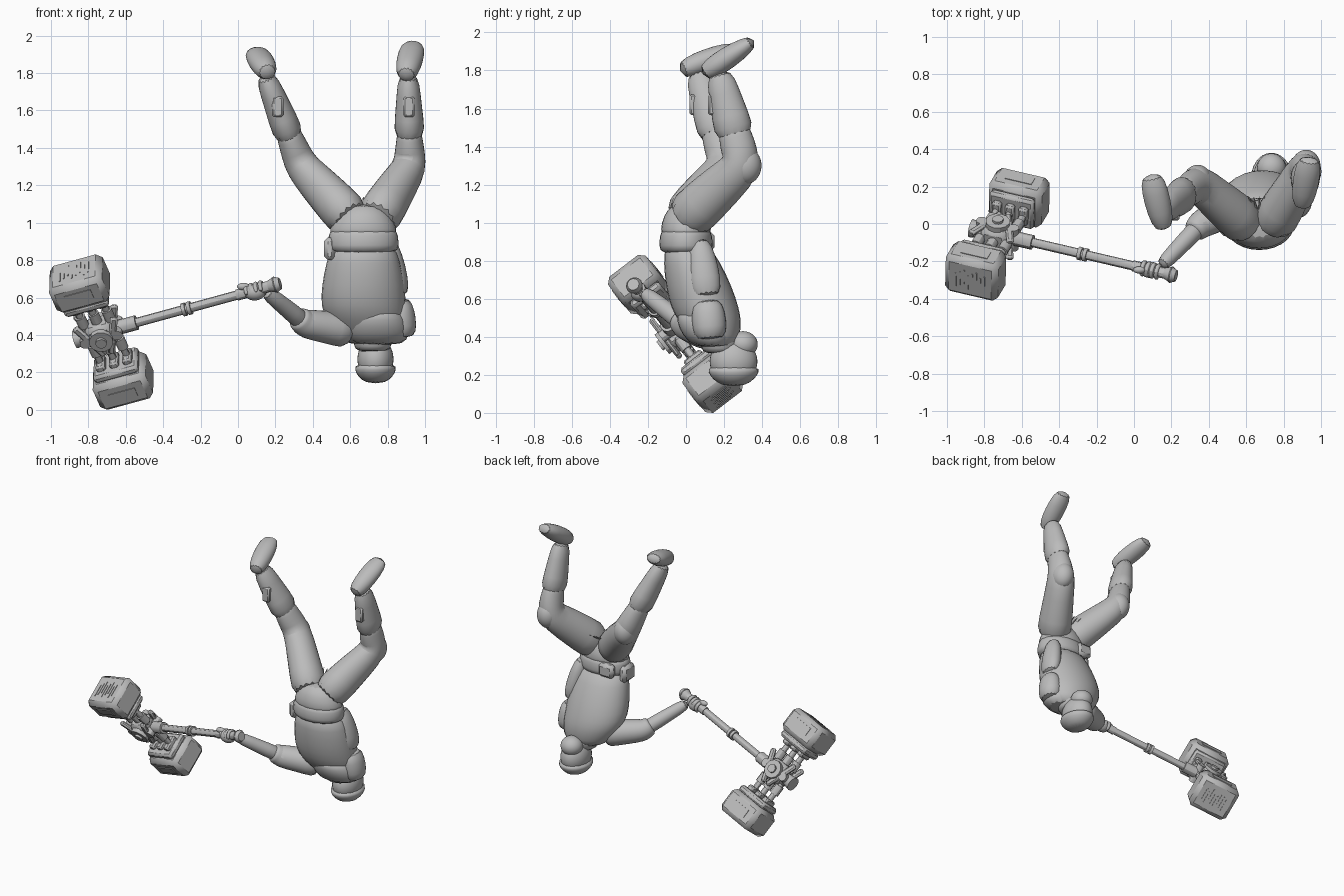
import bpy, bmesh, math
from mathutils import Matrix, Vector

default_cube = bpy.data.objects.get("Cube")
if default_cube:
    bpy.data.objects.remove(default_cube, do_unlink=True)

# Single clay grey material
clay_grey = bpy.data.materials.new("clay_grey")
clay_grey.use_nodes = True
clay_grey.diffuse_color = (.5, .5, .5, 1)
shader = clay_grey.node_tree.nodes["Principled BSDF"]
shader.inputs["Base Color"].default_value = clay_grey.diffuse_color

X, Y, Z = Matrix.Identity(3)


def finish(name, mesh_builder, chamfer=0, smooth=False):
    """Turn a bmesh into a grey object, either chamfered or smoothed."""
    bmesh.ops.recalc_face_normals(mesh_builder, faces=mesh_builder.faces)
    mesh = bpy.data.meshes.new(name)
    mesh_builder.to_mesh(mesh)
    mesh_builder.free()
    mesh.materials.append(clay_grey)
    part = bpy.data.objects.new(name, mesh)
    bpy.context.collection.objects.link(part)
    if chamfer:
        modifier = part.modifiers.new("chamfer", "BEVEL")
        modifier.width, modifier.segments = chamfer, 1
    if smooth:
        modifier = part.modifiers.new("rounding", "SUBSURF")
        modifier.levels = modifier.render_levels = 1
    bpy.ops.object.select_all(action="DESELECT")
    part.select_set(True)
    bpy.context.view_layer.objects.active = part
    bpy.ops.object.shade_smooth_by_angle(angle=math.radians(50 if smooth else 30))
    return part


def limb(name, points, wide, deep=None, bulge=0, across=X, axis=None, sides=14, cuts=3):
    """Skin elliptical rings along a path; widths run from start to end."""
    deep = deep or wide
    path = [points[0].copy()]
    for start, end in zip(points, points[1:]):
        path += [start.lerp(end, (cut + 1) / cuts) for cut in range(cuts)]
    last = len(path) - 1
    builder = bmesh.new()
    rings = []
    for index, centre in enumerate(path):
        along = axis or path[min(index + 1, last)] - path[max(index - 1, 0)]
        side = (across - across.project(along)).normalized()
        depth = along.cross(side).normalized()
        part = index / last
        swell = bulge * math.sin(math.pi * part)
        side *= wide[0] + (wide[1] - wide[0]) * part + swell
        depth *= deep[0] + (deep[1] - deep[0]) * part + swell
        angles = [math.tau * step / sides for step in range(sides)]
        rings.append([builder.verts.new(centre + side * math.cos(angle) + depth * math.sin(angle))
                      for angle in angles])
    for lower, upper in zip(rings, rings[1:]):
        for step in range(sides):
            builder.faces.new((lower[step - 1], lower[step], upper[step], upper[step - 1]))
    builder.faces.new(rings[0])
    builder.faces.new(rings[-1])
    return finish(name, builder, smooth=True)


def ball(name, centre, radii):
    builder = bmesh.new()
    placement = Matrix.Translation(centre) @ Matrix.Diagonal((*radii, 1))
    bmesh.ops.create_uvsphere(builder, u_segments=16, v_segments=12, radius=1, matrix=placement)
    return finish(name, builder, smooth=True)


def box(name, centre, size, frame=Matrix(), turn=0, chamfer=.01):
    builder = bmesh.new()
    placement = Matrix.Translation(centre) @ Matrix.Rotation(turn, 4, "Y")
    bmesh.ops.create_cube(builder, size=1, matrix=frame @ placement @ Matrix.Diagonal((*size, 1)))
    return finish(name, builder, chamfer)


def rod(name, centre, axis, radius, depth, frame, flare=1):
    builder = bmesh.new()
    turn = Z.rotation_difference(axis).to_matrix().to_4x4()
    bmesh.ops.create_cone(builder, cap_ends=True, segments=12, radius1=radius,
                          radius2=radius * flare, depth=depth,
                          matrix=frame @ Matrix.Translation(centre) @ turn)
    return finish(name, builder)


# Body, upside down and facing backwards
neck = Vector((.72, .18, .34))
chest = Vector((.67, .1, .55))
waist = Vector((.67, 0, .9))
crotch = waist + Z * .2
limb("torso", [neck, chest, waist], wide=(.14, .17), deep=(.09, .12), bulge=.08, axis=Z)
limb("pelvis", [waist, crotch], wide=(.19, .1), deep=(.13, .08), bulge=.03, axis=Z)
limb("belt", [waist - Z * .07, waist + Z * .08], wide=(.19, .18), deep=(.14, .13), bulge=.01, axis=Z)
limb("jacket_yoke", [neck - Y * .04 + X * .03, chest - Y * .03 + X * .06], wide=(.15, .13),
     deep=(.1, .12), bulge=.04, axis=Z)

# Head with cap and chin
head = Vector((.735, .25, .27))
limb("neck", [neck + Z * .06, head], wide=(.08, .08))
limb("collar", [neck + Z * .06, neck - Z * .03], wide=(.12, .09), axis=Z)
ball("head", head, (.1, .13, .12))
ball("chin", head + Y * .05 + Z * .09, (.08, .08, .07))
limb("cap", [head - Z * .02, head - Z * .13], wide=(.11, .05), deep=(.14, .06), bulge=.03, axis=Z)


# Legs with boot shafts, shoes, knee pads and pouches
def leg(label, hip, knee, ankle, toe):
    calf = knee.lerp(ankle, .28)
    heel = ankle.lerp(toe, -.45) + Z * .05
    limb(label + "_thigh", [hip, knee, knee.lerp(ankle, .45)], wide=(.13, .06), deep=(.14, .08))
    limb(label + "_boot_shaft", [calf, ankle], wide=(.09, .055), deep=(.115, .07))
    limb(label + "_shoe", [heel, toe], wide=(.05, .06), deep=(.05, .035), bulge=.02)
    ball(label + "_knee_pad", knee + Y * .01, (.08, .09, .1))
    box(label + "_boot_pouch", calf.lerp(ankle, .5) - Y * .08, (.06, .04, .11))


leg("right", hip=Vector((.62, -.02, 1)), knee=Vector((.34, .22, 1.3)),
    ankle=Vector((.14, .06, 1.8)), toe=Vector((.09, .27, 1.92)))
leg("left", hip=Vector((.73, -.02, 1)), knee=Vector((.92, .3, 1.3)),
    ankle=Vector((.91, .17, 1.8)), toe=Vector((.94, .36, 1.96)))

# Belt pouches and hanging fringe
box("hip_pouch", waist - X * .18 - Z * .04, (.06, .13, .12), chamfer=.02)
box("front_pouch", waist + Y * .12 - X * .1, (.12, .06, .1), chamfer=.02)
for strand in range(5):
    tip = crotch + X * (strand - 2) * .03 + Y * .15 + Z * .04
    limb("fringe_strand", [crotch - Z * .05, tip], wide=(.015, .003), sides=6)

# Right arm reaching to the handle, left arm folded to the side
shoulder, elbow, wrist = Vector((.6, .12, .42)), Vector((.36, 0, .46)), Vector((.14, -.23, .64))
limb("right_sleeve", [shoulder, elbow, elbow.lerp(wrist, .2)], wide=(.1, .06), across=Z)
limb("right_forearm", [elbow, wrist], wide=(.055, .04), across=Z)
shoulder, elbow, wrist = Vector((.88, .13, .38)), Vector((.87, .11, .6)), Vector((.8, .07, .92))
limb("left_sleeve", [shoulder, elbow], wide=(.07, .05), deep=(.08, .07), bulge=.02)
limb("left_forearm", [elbow, wrist], wide=(.05, .04), deep=(.08, .05), bulge=.02)

# Hammer frame: x along the handle, z along the striking axis
upper_end, lower_end = Vector((-.84, -.24, .66)), Vector((-.62, .13, .17))
hub = upper_end.lerp(lower_end, .5)
strike = (upper_end - lower_end).normalized()
reach = Vector((.2, -.28, .68)) - hub
reach = (reach - reach.project(strike)).normalized()
lateral = strike.cross(reach)
hammer = Matrix((reach, lateral, strike)).transposed().to_4x4()
hammer.translation = hub

# Handle with socket, collars, grip and pommel
rod("handle", X * .5, X, .025, .95, hammer)
rod("handle_socket", X * .15, X, .04, .1, hammer)
for offset in (.47, .5):
    rod("handle_collar", X * offset, X, .036, .02, hammer)
rod("grip", X * .87, X, .03, .2, hammer)
rod("pommel", X * .97, X, .03, .04, hammer, flare=1.5)
rod("pommel_cap", X, X, .045, .03, hammer, flare=.7)

# Fist wrapped round the grip
palm = hammer @ (X * .87)
ball("palm", palm - Z * .01, (.06, .045, .045))
ball("thumb", palm - X * .06 + Z * .02, (.035, .02, .02))
for finger in range(4):
    knuckle = X * (.83 + finger * .027)
    curl = [hammer @ (knuckle + (Y * math.cos(turn) + Z * math.sin(turn)) * .04)
            for turn in range(-2, 4)]
    limb("finger", curl, wide=(.014, .012), across=reach, sides=8, cuts=1)

# Hub with round plates, braces and bolts
box("hub", (0, 0, 0), (.15, .13, .15), hammer, chamfer=.025)
rod("hub_end_knob", X * -.1, X, .05, .1, hammer, flare=.7)
for side in (-1, 1):
    rod("hub_plate", Y * side * .075, Y, .065, .03, hammer)
    rod("hub_bolt", Y * side * .095, Y, .03, .02, hammer)
    for end in (-1, 1):
        box("cross_brace", X * end * .065 + Y * side * .055, (.04, .03, .24), hammer, turn=end * .4)
        rod("side_bolt", X * end * .09 + Y * side * .045, Y, .03, .05, hammer)

# Striking ends mirrored on the axis
for end in (-1, 1):
    outward = Z * end
    for row in (-1, 0, 1):
        across = X * row * .075
        rod("piston", across + outward * .15, Z, .02, .2, hammer)
        rod("piston_sleeve", across + outward * .1, Z, .03, .07, hammer)
        box("piston_clamp", across + outward * .2, (.05, .11, .04), hammer)
    box("inner_slab", outward * .235, (.25, .19, .05), hammer, chamfer=.015)
    box("striking_block", outward * .345, (.3, .25, .18), hammer, chamfer=.03)
    for rib in range(8):
        spot = X * (rib - 3.5) * .023 + Y * (rib % 3 - 1) * .015
        box("face_rib", spot + outward * .435, (.007, .09, .008), hammer, chamfer=0)
    for side in (-1, 1):
        box("block_side_panel", outward * .35 + Y * side * .125, (.15, .008, .06), hammer, chamfer=0)
